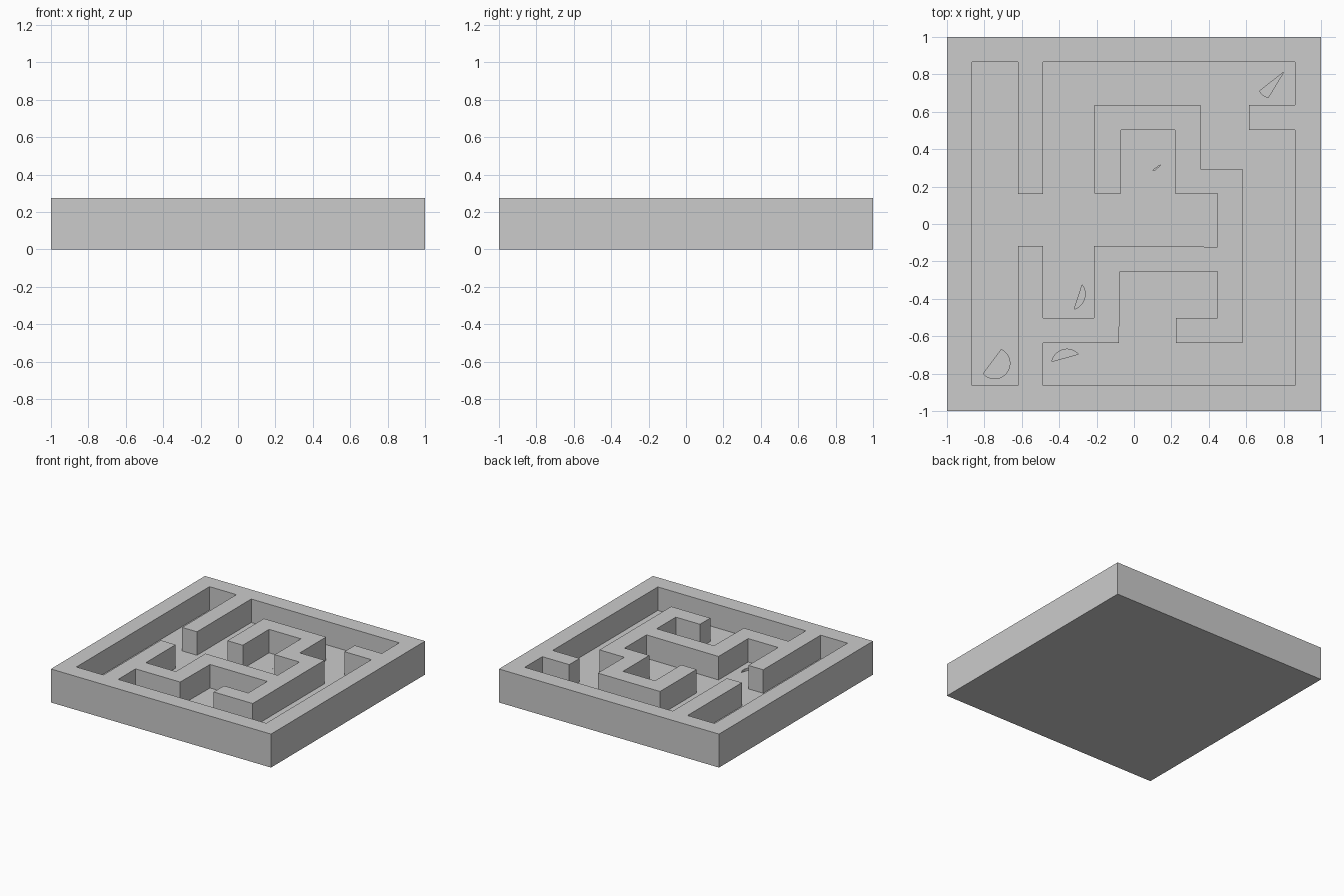
import bpy, bmesh, math

if "Cube" in bpy.data.objects:
    bpy.data.objects.remove(bpy.data.objects["Cube"])

TOP, FLOOR, PIT = 0.275, 0.082, 0.035


def prism(name, pts, z0, z1):
    """Straight-sided solid from a flat outline."""
    bm = bmesh.new()
    face = bm.faces.new([bm.verts.new((x, y, z0)) for x, y in pts])
    ext = bmesh.ops.extrude_face_region(bm, geom=[face])
    verts = [g for g in ext["geom"] if isinstance(g, bmesh.types.BMVert)]
    bmesh.ops.translate(bm, verts=verts, vec=(0, 0, z1 - z0))
    bmesh.ops.recalc_face_normals(bm, faces=bm.faces)
    me = bpy.data.meshes.new(name)
    bm.to_mesh(me)
    bm.free()
    ob = bpy.data.objects.new(name, me)
    bpy.context.collection.objects.link(ob)
    return ob


def segment(cx, cy, r, a0, a1, n=16):
    """Circle segment closed by its chord, angles in degrees."""
    step = math.radians(a1 - a0) / n
    a = math.radians(a0)
    return [(cx + r * math.cos(a + i * step), cy + r * math.sin(a + i * step))
            for i in range(n + 1)]


def cut(target, cutter):
    cutter.hide_render = True
    mod = target.modifiers.new(cutter.name, 'BOOLEAN')
    mod.operation = 'DIFFERENCE'
    mod.solver = 'EXACT'
    mod.object = cutter
    bpy.context.view_layer.objects.active = target
    bpy.ops.object.modifier_apply(modifier=mod.name)
    bpy.data.objects.remove(cutter)


# Solid block
maze = prism("maze_tray", [(-1, -1), (1, -1), (1, 1), (-1, 1)], 0, TOP)

# Winding corridor pocket
corridor = [
    (-.865, .865), (-.62, .865), (-.62, .16), (-.485, .16), (-.485, .865),
    (.86, .865), (.86, .637), (.615, .637), (.615, .503), (.86, .503),
    (.86, -.862), (-.485, -.862), (-.485, -.637), (-.08, -.637),
    (-.075, -.255), (.445, -.255), (.445, -.503), (.225, -.503),
    (.225, -.637), (.58, -.637), (.58, .295), (.355, .295), (.355, .637),
    (-.21, .637), (-.21, .162), (-.07, .162), (-.07, .503), (.22, .503),
    (.22, .162), (.445, .162), (.445, -.122), (-.213, -.118),
    (-.213, -.503), (-.485, -.503), (-.485, -.117), (-.62, -.117),
    (-.62, -.862), (-.865, -.862)]
cut(maze, prism("corridor_cutter", corridor, FLOOR, TOP + .1))

# Partly covered round pits in the floor
pits = [
    segment(-.745, -.745, .082, -138, 64),
    segment(-.345, -.375, .084, -72, 36),
    segment(-.358, -.752, .083, 43, 168),
    [(.67, .71), (.69, .687), (.717, .675), (.8, .812)],
    [(.098, .285), (.112, .288), (.145, .317), (.13, .309)]]
for i, pts in enumerate(pits):
    cut(maze, prism(f"pit_cutter_{i}", pts, PIT, FLOOR + .05))
